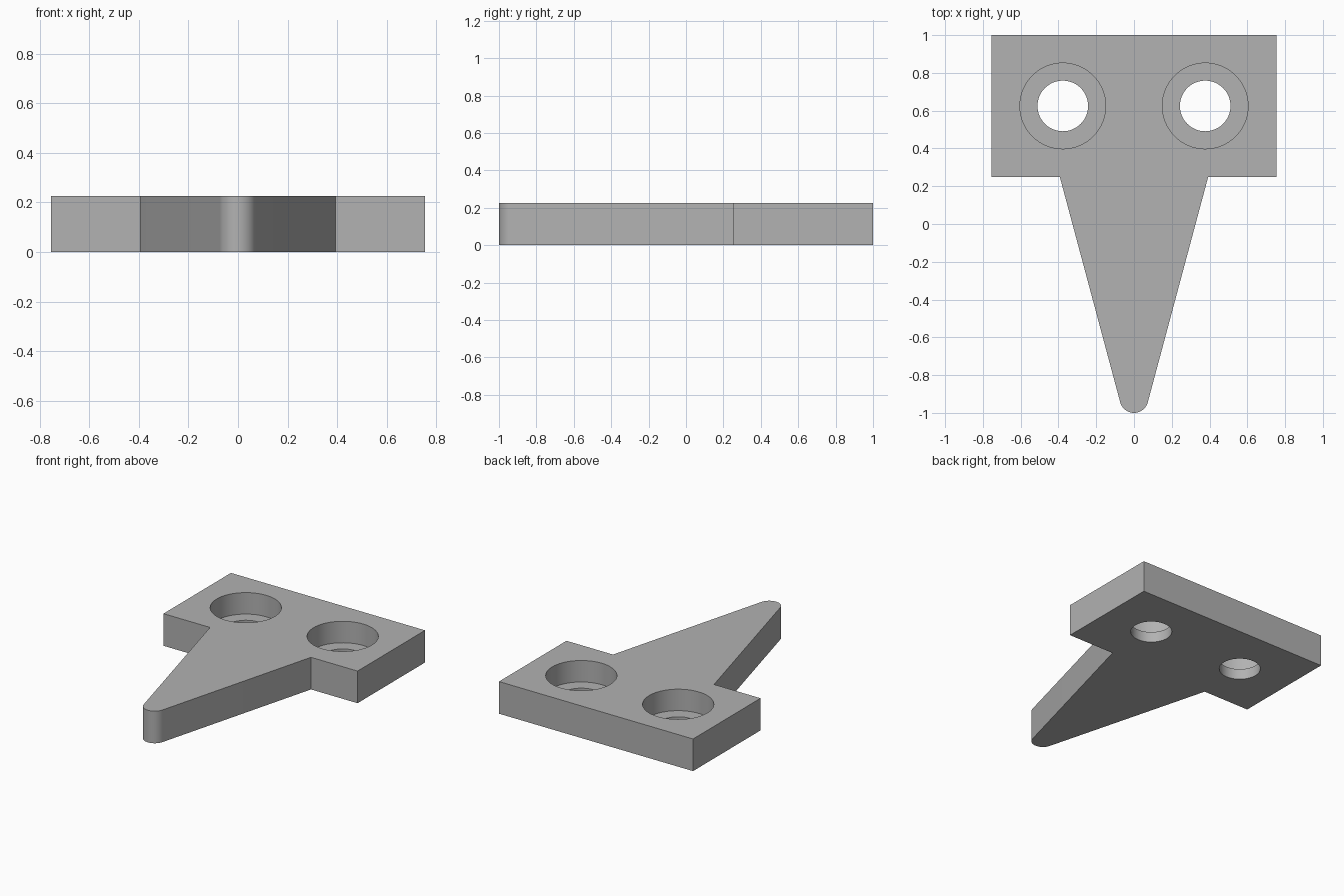
import bpy, bmesh
from math import sin, cos, radians, tau

THICK, LEDGE = 0.226, 0.075
HALF_W, BACK_Y, SHOULDER_Y = 0.755, 1.0, 0.25
TIP_R, TAPER = 0.0755, radians(15)
HOLE_X, HOLE_Y, BORE_R, HOLE_R = 0.377, 0.625, 0.227, 0.134

cube = bpy.data.objects.get("Cube")
if cube:
    bpy.data.objects.remove(cube, do_unlink=True)

grey = bpy.data.materials.new("plain grey")
grey.use_nodes = True
colour = (0.445, 0.445, 0.445, 1)
grey.diffuse_color = colour
grey.node_tree.nodes["Principled BSDF"].inputs["Base Color"].default_value = colour


def prism(name, outline, z0, z1):
    """Extrude a counter-clockwise outline from z0 up to z1."""
    bm = bmesh.new()
    base = bm.faces.new([bm.verts.new((x, y, z0)) for x, y in outline])
    top = bmesh.ops.extrude_face_region(bm, geom=[base])["geom"]
    verts = [v for v in top if isinstance(v, bmesh.types.BMVert)]
    bmesh.ops.translate(bm, verts=verts, vec=(0, 0, z1 - z0))
    bmesh.ops.recalc_face_normals(bm, faces=bm.faces)
    mesh = bpy.data.meshes.new(name)
    bm.to_mesh(mesh)
    bm.free()
    mesh.materials.append(grey)
    obj = bpy.data.objects.new(name, mesh)
    bpy.context.collection.objects.link(obj)
    return obj


def arc(cx, cy, r, start, sweep, steps):
    return [(cx + r * cos(start + sweep * i / steps),
             cy + r * sin(start + sweep * i / steps)) for i in range(steps + 1)]


# Plate outline: rounded tip, tapered tongue tangent to it, wide rectangular head
tip_y = TIP_R - 1.0
tip = arc(0, tip_y, TIP_R, radians(180) + TAPER, radians(180) - 2 * TAPER, 24)
tx, ty = tip[-1]
root_x = tx + (SHOULDER_Y - ty) * sin(TAPER) / cos(TAPER)
right = [(root_x, SHOULDER_Y), (HALF_W, SHOULDER_Y), (HALF_W, BACK_Y)]
left = [(-x, y) for x, y in reversed(right)]
plate = prism("tapered_plate", tip + right + left, 0, THICK)

# Counterbored screw holes: a narrow through hole under a wide recess
cutters = []
for side in (-1, 1):
    for name, r, z0 in (("recess", BORE_R, LEDGE), ("through_hole", HOLE_R, -0.1)):
        ring = arc(side * HOLE_X, HOLE_Y, r, 0, tau, 64)[:-1]
        cutter = prism(name + "_cutter", ring, z0, THICK + 0.1)
        cutter.hide_render = True
        cutters.append(cutter)
        cut = plate.modifiers.new(name, "BOOLEAN")
        cut.operation = "DIFFERENCE"
        cut.solver = "EXACT"
        cut.object = cutter

# Apply the cuts, discard the cutters and smooth the round walls
bpy.ops.object.select_all(action="DESELECT")
plate.select_set(True)
bpy.context.view_layer.objects.active = plate
for name in [m.name for m in plate.modifiers]:
    bpy.ops.object.modifier_apply(modifier=name)
for cutter in cutters:
    bpy.data.objects.remove(cutter, do_unlink=True)
bpy.ops.object.shade_smooth_by_angle(angle=radians(30))
